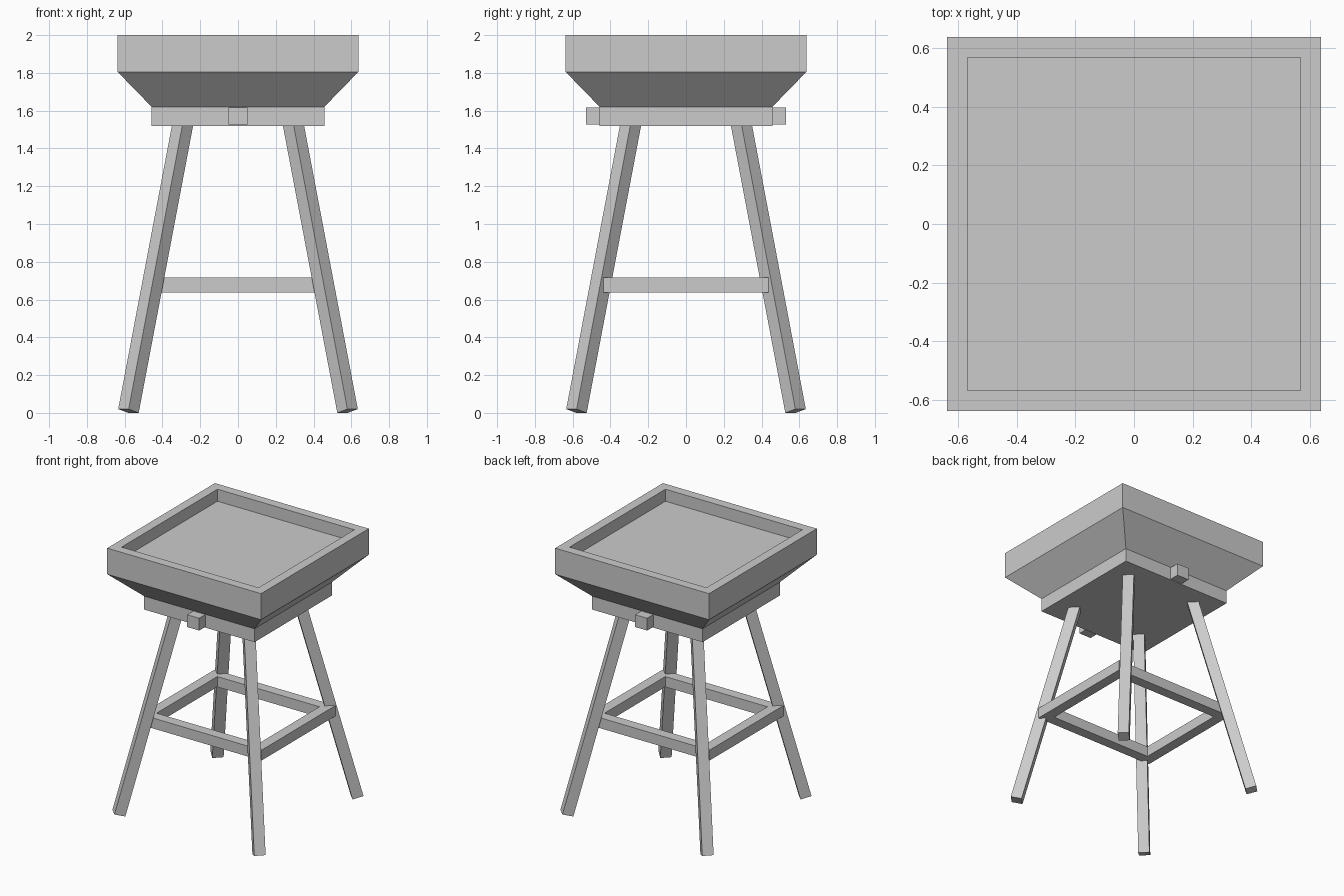
import bpy, bmesh
from math import radians, sqrt, cos, sin
from mathutils import Matrix, Vector

if "Cube" in bpy.data.objects:
    bpy.data.objects.remove(bpy.data.objects["Cube"])


def make_object(name, bm):
    bmesh.ops.recalc_face_normals(bm, faces=bm.faces)
    mesh = bpy.data.meshes.new(name)
    bm.to_mesh(mesh)
    bm.free()
    obj = bpy.data.objects.new(name, mesh)
    bpy.context.collection.objects.link(obj)
    return obj


def box(name, center, size, rotation=Matrix.Identity(4)):
    bm = bmesh.new()
    m = Matrix.Translation(center) @ rotation @ Matrix.Diagonal((*size, 1))
    bmesh.ops.create_cube(bm, size=1, matrix=m)
    return make_object(name, bm)


def square_loft(name, profile):
    """Loft square rings given as (half width, z), capping both ends."""
    bm = bmesh.new()
    rings = [[bm.verts.new((sx * h, sy * h, z))
              for sx, sy in ((-1, -1), (1, -1), (1, 1), (-1, 1))]
             for h, z in profile]
    for a, b in zip(rings, rings[1:]):
        for i in range(4):
            j = (i + 1) % 4
            bm.faces.new((a[i], a[j], b[j], b[i]))
    bm.faces.new(rings[0])
    bm.faces.new(rings[-1])
    return make_object(name, bm)


# Tapered tray top with a recessed floor
square_loft("tray_top", [(0.457, 1.62), (0.637, 1.805), (0.637, 2.0),
                         (0.567, 2.0), (0.567, 1.91)])

# Square base block under the tray
box("base_block", (0, 0, 1.57), (0.914, 0.914, 0.1))

# Small blocks on the front and back of the base
for label, s in (("front", -1), ("back", 1)):
    box(label + "_knob", (0, s * 0.48, 1.572), (0.1, 0.1, 0.092))

# Square legs splayed along the diagonals
SIDE, TILT, LENGTH = 0.078, radians(15), 1.59
for fb, sy in (("front", -1), ("back", 1)):
    for lr, sx in (("left", -1), ("right", 1)):
        out = Vector((sx, sy, 0)) / sqrt(2)
        axis = Vector((0, 0, cos(TILT))) - out * sin(TILT)
        side = axis.cross(out).normalized()
        face = side.cross(axis)
        rot = Matrix((face, side, axis)).transposed().to_4x4()
        foot = Vector((sx * 0.58, sy * 0.58, SIDE / 2 * sin(TILT)))
        box(f"{fb}_{lr}_leg", foot + axis * LENGTH / 2,
            (SIDE, SIDE, LENGTH), rot)

# Stretcher frame joining the legs
for label, s in (("left", -1), ("right", 1)):
    box(label + "_stretcher", (s * 0.462, 0, 0.677), (0.078, 0.874, 0.078))
for label, s in (("front", -1), ("back", 1)):
    box(label + "_stretcher", (0, s * 0.398, 0.677), (0.846, 0.078, 0.078))
